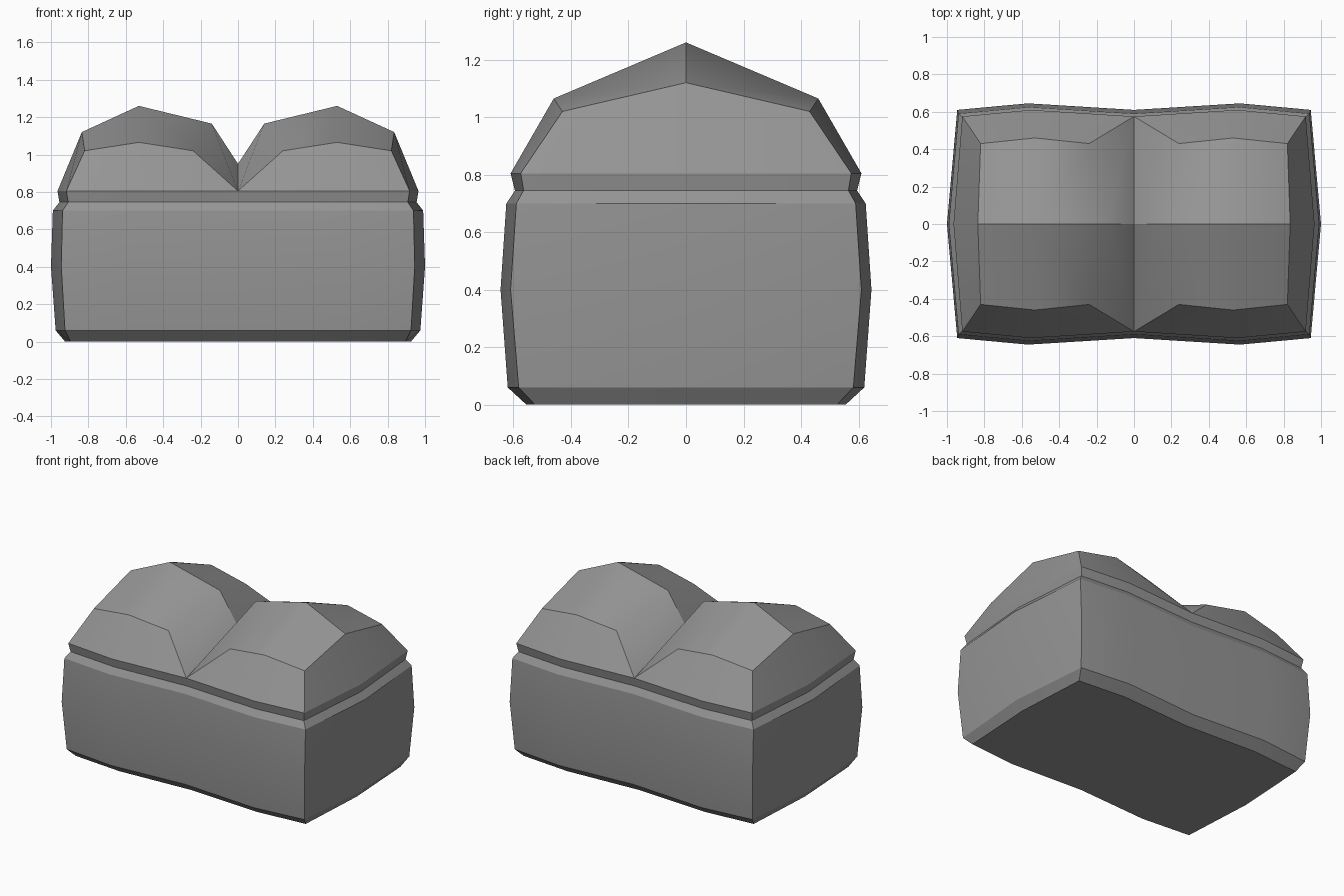
import bpy
import bmesh
import math
from mathutils import Matrix

cube = bpy.data.objects.get("Cube")
if cube:
    bpy.data.objects.remove(cube, do_unlink=True)

grey = bpy.data.materials.new("stone grey")
grey.use_nodes = True
colour = (0.3, 0.3, 0.3, 1)
grey.diffuse_color = colour
grey.node_tree.nodes["Principled BSDF"].inputs["Base Color"].default_value = colour

bm = bmesh.new()


def points(*coords):
    return [bm.verts.new(c) for c in coords]


# Wall rings of one quarter: height, side middle x, corner x, bulge y, corner y
levels = [
    (0.00, 0.925, 0.895, 0.555, 0.525),
    (0.06, 0.975, 0.925, 0.620, 0.582),
    (0.40, 1.000, 0.945, 0.645, 0.610),
    (0.70, 0.990, 0.938, 0.625, 0.590),
    (0.745, 0.955, 0.908, 0.595, 0.565),
    (0.805, 0.965, 0.918, 0.610, 0.575),
]
rings = [points((0, -yc, z), (0.6 * xc, -yb, z), (xc, -yc, z), (xs, 0, z))
         for z, xs, xc, yb, yc in levels]
for low, high in zip(rings, rings[1:]):
    for i in range(3):
        bm.faces.new((low[i], low[i + 1], high[i + 1], high[i]))

# Underside
bm.faces.new(rings[0] + points((0, 0, 0)))

# Domed top: eave row, then ridge row with the central valley
rim = rings[-1]
eave = points((0.24, -0.43, 1.02), (0.53, -0.46, 1.065), (0.82, -0.43, 1.02))
ridge = points((0, 0, 0.95), (0.14, 0, 1.165), (0.53, 0, 1.26), (0.835, 0, 1.12))
bm.faces.new((rim[0], rim[1], eave[1], eave[0]))
bm.faces.new((rim[1], rim[2], eave[2], eave[1]))
bm.faces.new((rim[2], rim[3], ridge[3], eave[2]))
inner = [rim[0]] + eave
for i in range(3):
    bm.faces.new((inner[i], inner[i + 1], ridge[i + 1], ridge[i]))

# Mirror the quarter to the other side and to the back
for axis in "XY":
    bmesh.ops.mirror(bm, geom=bm.verts[:] + bm.edges[:] + bm.faces[:],
                     matrix=Matrix.Identity(4), merge_dist=0.001, axis=axis)
bmesh.ops.remove_doubles(bm, verts=bm.verts[:], dist=0.001)
bmesh.ops.dissolve_limit(bm, angle_limit=0.001, verts=bm.verts[:],
                         edges=[e for e in bm.edges if all(v.co.z < 0.001 for v in e.verts)])
bmesh.ops.recalc_face_normals(bm, faces=bm.faces[:])

# Smooth shading with sharp creases; the lobes stay rounded across their width
for f in bm.faces:
    f.smooth = True
for e in bm.edges:
    a, b = (v.co for v in e.verts)
    rounded = min(a.z, b.z) > 1 and abs(a.y - b.y) > 0.2 and 0.1 < abs(a.x) < 0.6
    e.smooth = rounded or e.calc_face_angle(0) < math.radians(25)

mesh = bpy.data.meshes.new("twin_lobed_block")
bm.to_mesh(mesh)
bm.free()
mesh.materials.append(grey)
block = bpy.data.objects.new("twin_lobed_block", mesh)
bpy.context.collection.objects.link(block)
